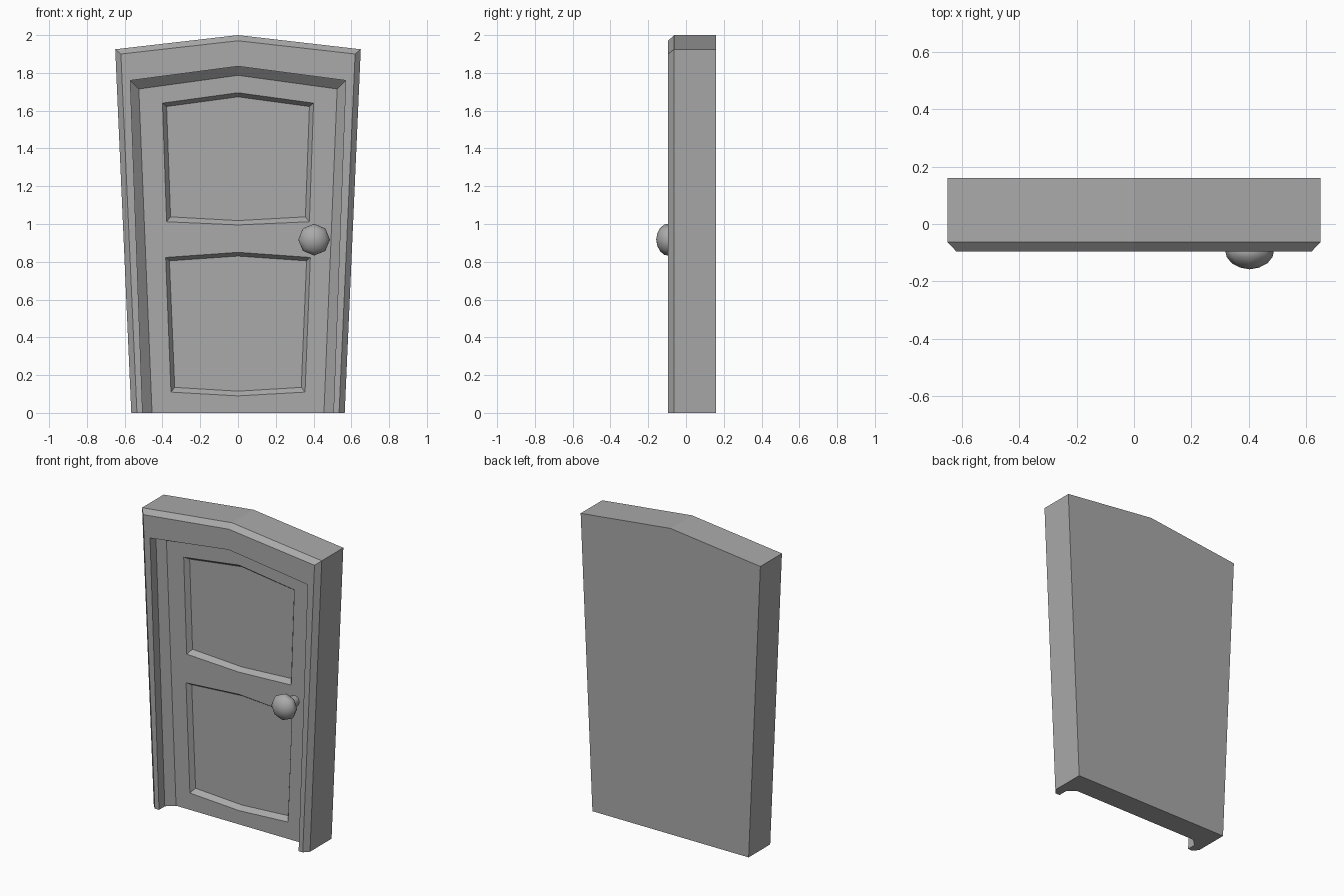
import bpy, bmesh
from math import sin, cos, pi, radians

cube = bpy.data.objects.get("Cube")
if cube:
    bpy.data.objects.remove(cube, do_unlink=True)

grey = bpy.data.materials.new("plain_grey")
grey.use_nodes = True
grey.diffuse_color = (0.4, 0.4, 0.4, 1)
bsdf = next(n for n in grey.node_tree.nodes if n.type == 'BSDF_PRINCIPLED')
bsdf.inputs["Base Color"].default_value = grey.diffuse_color

DOOR_Y, PANEL_DEPTH = 0.01, 0.03


def finish(bm, name):
    mesh = bpy.data.meshes.new(name)
    bm.to_mesh(mesh)
    bm.free()
    mesh.materials.append(grey)
    obj = bpy.data.objects.new(name, mesh)
    bpy.context.collection.objects.link(obj)
    return obj


def arch(bm, foot, shoulder, shoulder_z, apex_z, y):
    """Open path: left foot, shoulder, apex, shoulder, right foot."""
    pts = [(-foot, 0), (-shoulder, shoulder_z), (0, apex_z),
           (shoulder, shoulder_z), (foot, 0)]
    return [bm.verts.new((x, y, z)) for x, z in pts]


def panel_loop(bm, top, top_z, top_apex, low, low_z, low_apex, y):
    """Closed six-sided panel outline."""
    pts = [(-low, low_z), (-top, top_z), (0, top_apex),
           (top, top_z), (low, low_z), (0, low_apex)]
    return [bm.verts.new((x, y, z)) for x, z in pts]


def bridge(bm, a, b, closed=False):
    n = len(a)
    for i in range(n if closed else n - 1):
        j = (i + 1) % n
        bm.faces.new((a[i], a[j], b[j], b[i]))


# Door frame: arched outlines stepped from the back to the door leaf
bm = bmesh.new()
outer = (0.565, 0.65, 1.925, 2.0)
opening = (0.505, 0.57, 1.76, 1.835)
leaf = (0.455, 0.525, 1.715, 1.787)
paths = [arch(bm, *outer, 0.16),
         arch(bm, *outer, -0.063),
         arch(bm, 0.535, 0.62, 1.90, 1.97, -0.095),
         arch(bm, *opening, -0.095),
         arch(bm, *opening, -0.035),
         arch(bm, *leaf, DOOR_Y)]
for a, b in zip(paths, paths[1:]):
    bridge(bm, a, b)
bm.faces.new(paths[0])
bm.faces.new([p[0] for p in paths] + [p[-1] for p in reversed(paths)])
bmesh.ops.recalc_face_normals(bm, faces=bm.faces)
finish(bm, "door_frame")

# Door leaf: flat front with two sunken panels
bm = bmesh.new()
loops = [arch(bm, *leaf, DOOR_Y)]
panels = [((0.40, 1.64, 1.695, 0.378, 1.012, 0.995),
           (0.378, 1.622, 1.673, 0.357, 1.038, 1.018)),
          ((0.383, 0.823, 0.85, 0.355, 0.11, 0.09),
           (0.363, 0.805, 0.83, 0.335, 0.135, 0.115))]
rims = []
for rim, floor in panels:
    a = panel_loop(bm, *rim, DOOR_Y)
    b = panel_loop(bm, *floor, DOOR_Y + PANEL_DEPTH)
    loops.append(a)
    rims.append((a, b))
edges = [bm.edges.new((lp[i], lp[(i + 1) % len(lp)]))
         for lp in loops for i in range(len(lp))]
bmesh.ops.triangle_fill(bm, use_beauty=True, edges=edges, normal=(0, -1, 0))
for a, b in rims:
    bridge(bm, a, b, closed=True)
    bm.faces.new(b)
bm.normal_update()
for f in bm.faces:
    if f.normal.y > 0:
        f.normal_flip()
finish(bm, "door_leaf")

# Door knob: eight-sided turned profile of (radius, y)
bm = bmesh.new()
profile = [(0.033, -0.152), (0.062, -0.137), (0.08, -0.115), (0.084, -0.097),
           (0.078, -0.075), (0.055, -0.053), (0.035, -0.045), (0.035, 0.02)]
rings = [[bm.verts.new((0.403 + r * cos(i * pi / 4), y, 0.917 + r * sin(i * pi / 4)))
          for i in range(8)] for r, y in profile]
for a, b in zip(rings, rings[1:]):
    bridge(bm, a, b, closed=True)
tip = bm.verts.new((0.403, -0.158, 0.917))
for i in range(8):
    bm.faces.new((tip, rings[0][i], rings[0][(i + 1) % 8]))
bm.faces.new(rings[-1])
bmesh.ops.recalc_face_normals(bm, faces=bm.faces)
knob = finish(bm, "door_knob")
bpy.ops.object.select_all(action='DESELECT')
knob.select_set(True)
bpy.context.view_layer.objects.active = knob
bpy.ops.object.shade_smooth_by_angle(angle=radians(50))
